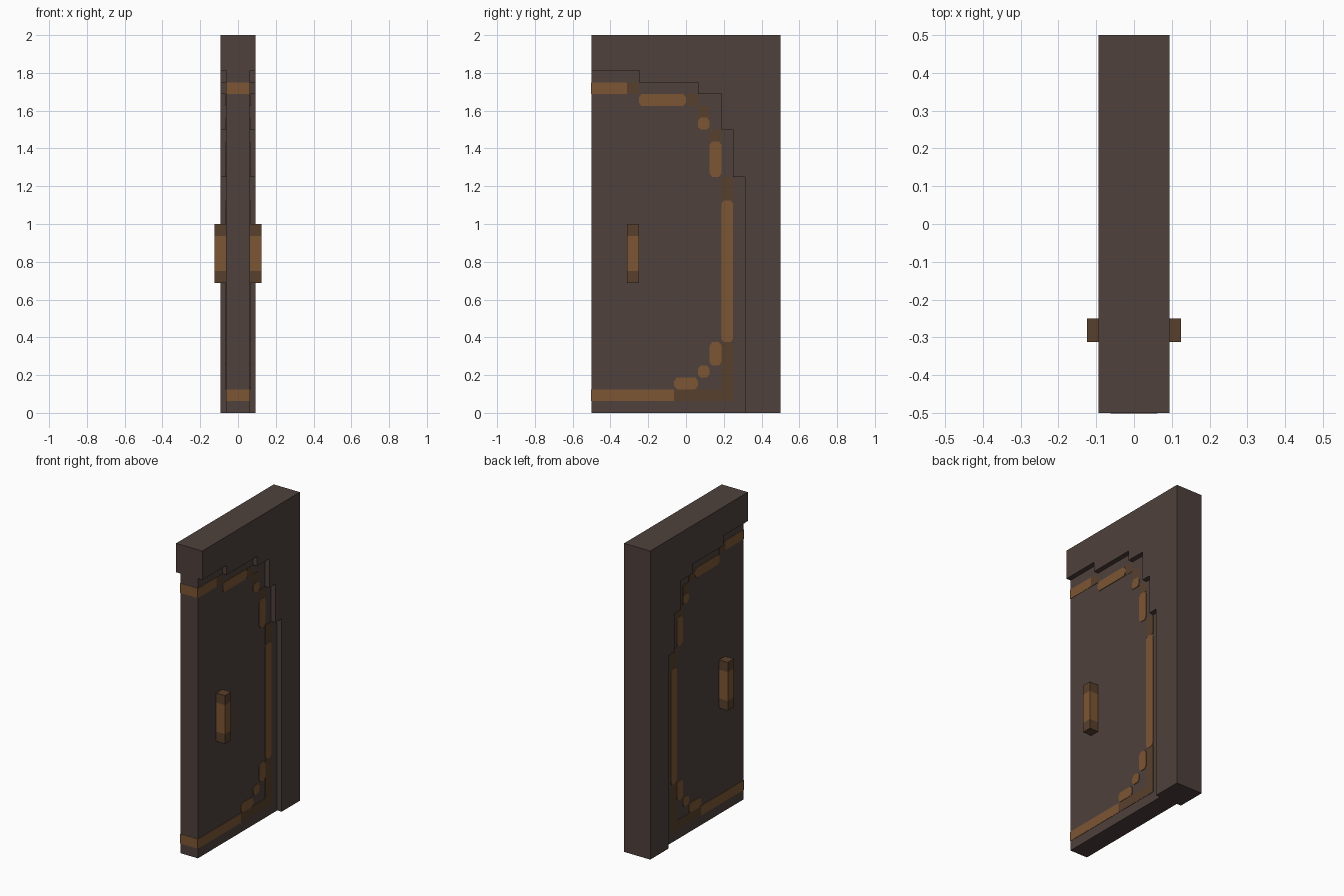
import bpy
import bmesh

cube = bpy.data.objects.get("Cube")
if cube:
    bpy.data.objects.remove(cube, do_unlink=True)

U = 1 / 16            # one grid unit of the design
DOOR, FRAME = 1.0, 1.5  # half thicknesses in units
SKIN = 0.03           # thickness of painted plates in units


def material(name, rgb):
    lin = [((c / 255 + 0.055) / 1.055) ** 2.4 for c in rgb] + [1]
    m = bpy.data.materials.new(name)
    m.use_nodes = True
    m.diffuse_color = lin
    m.node_tree.nodes["Principled BSDF"].inputs["Base Color"].default_value = lin
    return m


stone = material("dark grey brown", (78, 65, 60))
bronze = material("light bronze", (124, 86, 52))
shade = material("dark bronze", (89, 64, 44))


def slab(name, profile, x0, x1, mat):
    """Extrude a (y, z) outline along x; sizes in grid units."""
    bm = bmesh.new()
    face = bm.faces.new([bm.verts.new((x0 * U, y * U, z * U)) for y, z in profile])
    ext = bmesh.ops.extrude_face_region(bm, geom=[face])
    verts = [g for g in ext["geom"] if isinstance(g, bmesh.types.BMVert)]
    bmesh.ops.translate(bm, verts=verts, vec=((x1 - x0) * U, 0, 0))
    bmesh.ops.recalc_face_normals(bm, faces=bm.faces)
    mesh = bpy.data.meshes.new(name)
    bm.to_mesh(mesh)
    bm.free()
    mesh.materials.append(mat)
    obj = bpy.data.objects.new(name, mesh)
    bpy.context.collection.objects.link(obj)
    return obj


def rect(y0, y1, z0, z1):
    return [(y0, z0), (y1, z0), (y1, z1), (y0, z1)]


def rounded(y0, y1, z0, z1, c=0.22):
    """Rectangle with clipped corners."""
    d = c * 1.3
    return [(y0 + c, z0), (y1 - c, z0), (y1, z0 + d), (y1, z1 - d),
            (y1 - c, z1), (y0 + c, z1), (y0, z1 - d), (y0, z0 + d)]


# Stepped arch shared by the frame and the door
arch = [(-8, 29), (-4, 29), (-4, 28), (1, 28), (1, 27), (3, 27),
        (3, 24), (4, 24), (4, 20), (5, 20), (5, 0)]
slab("frame", arch + [(8, 0), (8, 32), (-8, 32)], -FRAME, FRAME, stone)
slab("door_panel", arch + [(-8, 0)], -DOOR, DOOR, stone)

# Painted border: dark pieces are square, light pieces have clipped ends
dark_trim = [(-5, -4, 27, 28), (0, 1, 26, 27), (1, 2, 24, 26), (2, 3, 23, 24),
             (3, 4, 18, 20), (3, 4, 1, 6), (-1, 3, 1, 2)]
light_trim = [(-4, 0, 26, 27), (1, 2, 24, 25), (2, 3, 20, 23), (3, 4, 6, 18),
              (2, 3, 4, 6), (1, 2, 3, 4), (-1, 1, 2, 3)]
edge_trim = [(-8, -5, 27, 28), (-8, -1, 1, 2)]

for side, s in (("left", 1), ("right", -1)):
    for i, r in enumerate(dark_trim):
        slab(f"dark_trim_{side}_{i}", rect(*r), s * DOOR, s * (DOOR + SKIN), shade)
    for i, r in enumerate(light_trim):
        slab(f"light_trim_{side}_{i}", rounded(*r), s * DOOR, s * (DOOR + 2 * SKIN), bronze)
    for i, r in enumerate(edge_trim):
        slab(f"edge_trim_{side}_{i}", rect(*r), s * DOOR, s * (DOOR + SKIN), bronze)

    # Handle with dark ends
    for part, z0, z1, mat in (("bottom", 11, 12, shade), ("grip", 12, 15, bronze),
                              ("top", 15, 16, shade)):
        slab(f"handle_{part}_{side}", rect(-5, -4, z0, z1), s * DOOR, s * 2, mat)

# Border stripes across the door's front edge
for i, (_, _, z0, z1) in enumerate(edge_trim):
    slab(f"front_stripe_{i}", rect(-8 - SKIN, -8, z0, z1), -DOOR, DOOR, bronze)
